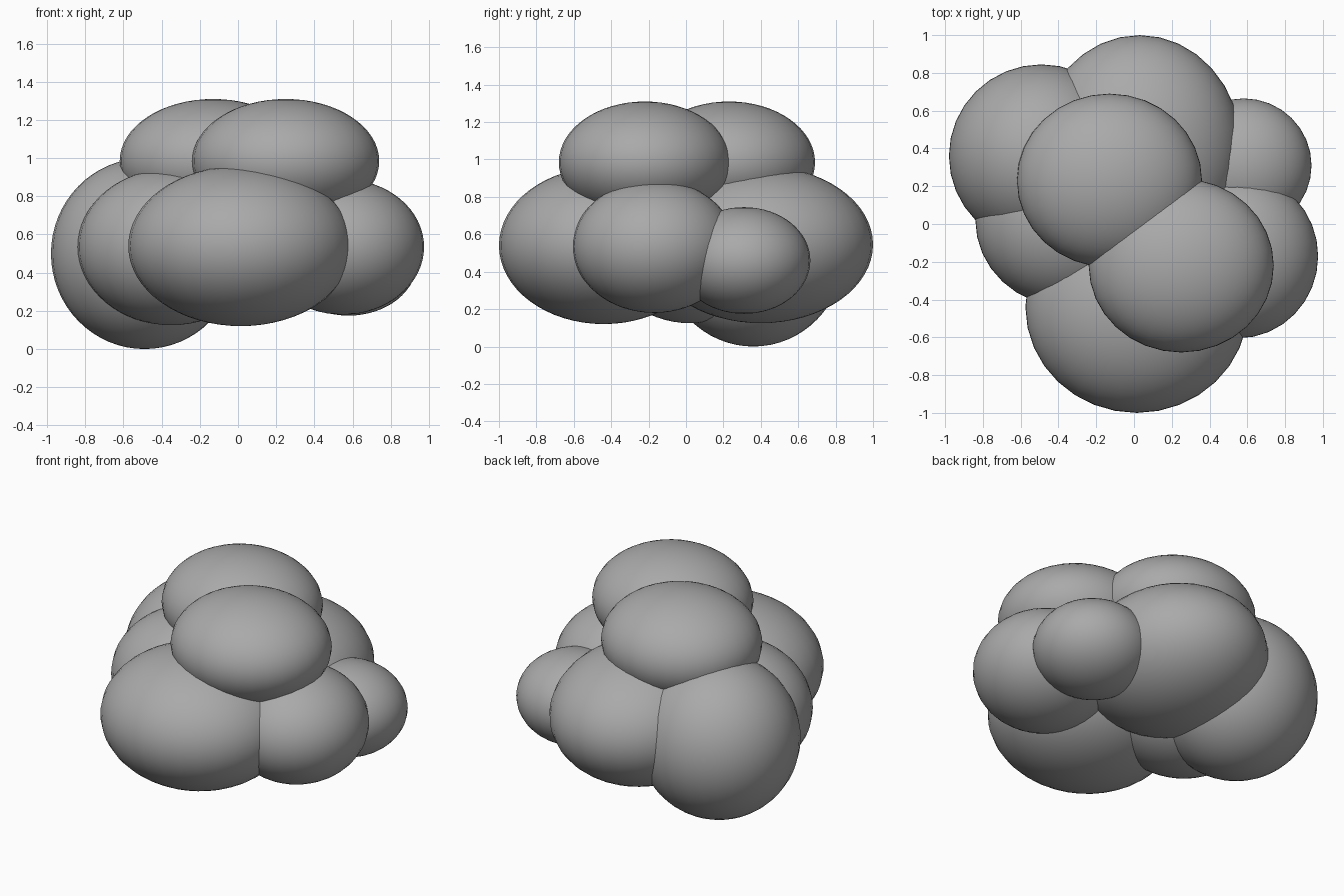
import bpy

cube = bpy.data.objects.get("Cube")
if cube:
    bpy.data.objects.remove(cube, do_unlink=True)

# One matte grey for the whole cluster
GREY = (0.4, 0.4, 0.4, 1.0)
grey = bpy.data.materials.new("soft_grey")
grey.use_nodes = True
grey.diffuse_color = GREY
grey.node_tree.nodes["Principled BSDF"].inputs["Base Color"].default_value = GREY


def puff(name, centre, radii):
    """Smooth squashed ball."""
    bpy.ops.mesh.primitive_uv_sphere_add(segments=32, ring_count=32, radius=1, location=centre)
    obj = bpy.context.object
    obj.name = name
    obj.scale = radii
    bpy.ops.object.transform_apply(location=False, rotation=False, scale=True)
    bpy.ops.object.shade_smooth()
    obj.data.materials.append(grey)


# Lower ring of puffs
puff("front_puff", (0.015, -0.44, 0.54), (0.59, 0.56, 0.42))
puff("back_puff", (0.03, 0.40, 0.545), (0.54, 0.60, 0.42))
puff("right_back_puff", (-0.49, 0.36, 0.50), (0.49, 0.485, 0.50))
puff("right_front_puff", (-0.35, 0.02, 0.535), (0.49, 0.46, 0.41))
puff("left_front_puff", (0.55, -0.17, 0.535), (0.425, 0.435, 0.355))
puff("left_back_puff", (0.58, 0.31, 0.46), (0.36, 0.355, 0.285))

# Two crowning puffs
puff("top_back_puff", (-0.13, 0.23, 0.985), (0.49, 0.46, 0.325))
puff("top_front_puff", (0.25, -0.22, 0.985), (0.49, 0.46, 0.325))
